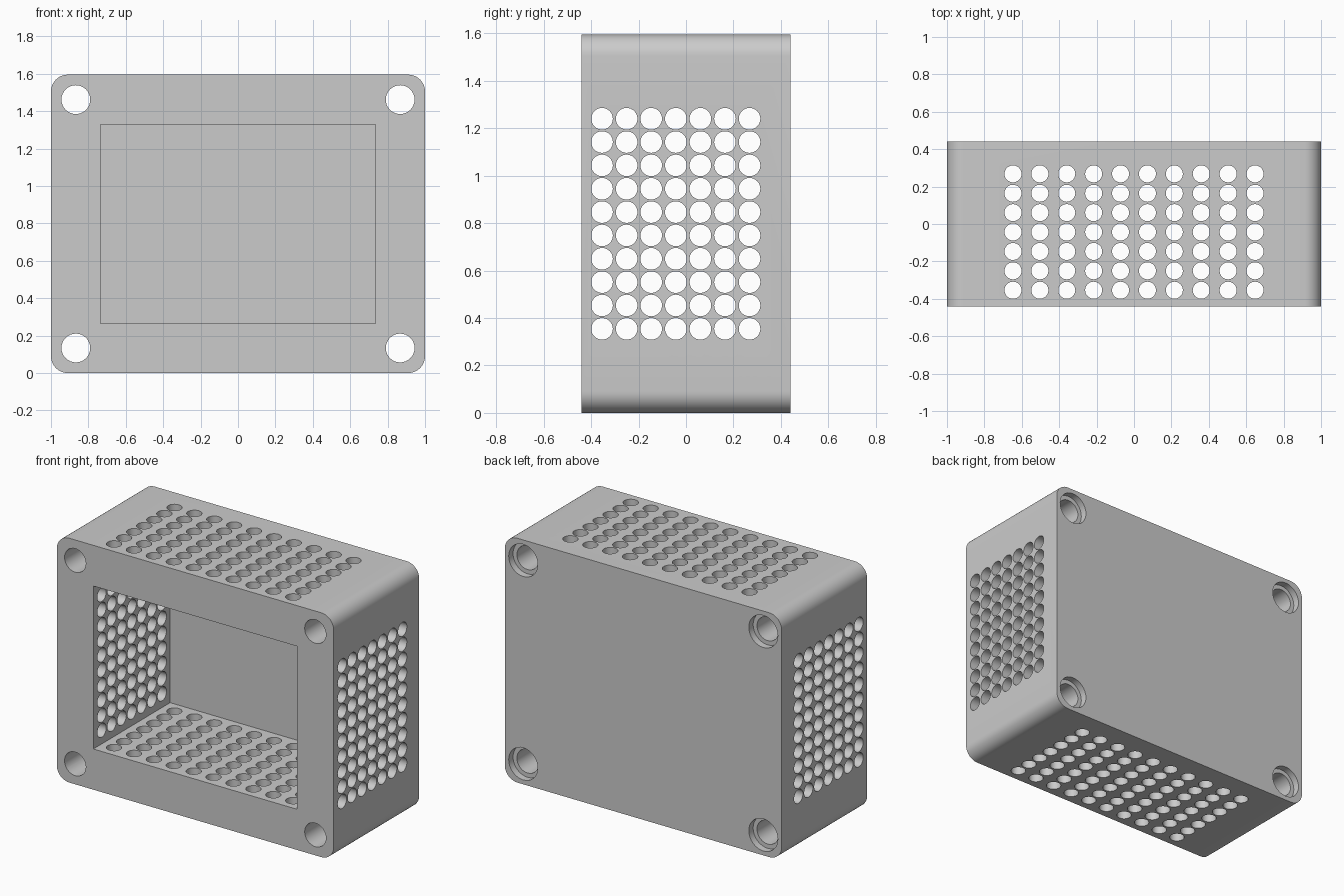
import bpy, bmesh, math
from mathutils import Matrix, Vector

if "Cube" in bpy.data.objects:
    bpy.data.objects.remove(bpy.data.objects["Cube"])

W, D, H = 1.0, 0.441, 1.595      # half width, half depth, full height
MID = H / 2
WALL = 0.09                      # back wall thickness


def make_object(name, bm):
    bmesh.ops.recalc_face_normals(bm, faces=bm.faces)
    mesh = bpy.data.meshes.new(name)
    bm.to_mesh(mesh)
    bm.free()
    ob = bpy.data.objects.new(name, mesh)
    bpy.context.collection.objects.link(ob)
    return ob


def add_box(bm, centre, size):
    m = Matrix.Translation(centre) @ Matrix.Diagonal((*size, 1))
    return bmesh.ops.create_cube(bm, size=1, matrix=m)["verts"]


def add_rod(bm, centre, radius, length, axis):
    rot = {"X": Matrix.Rotation(math.pi / 2, 4, "Y"),
           "Y": Matrix.Rotation(math.pi / 2, 4, "X"),
           "Z": Matrix.Identity(4)}[axis]
    bmesh.ops.create_cone(bm, cap_ends=True, segments=32, radius1=radius, radius2=radius,
                          depth=length, matrix=Matrix.Translation(centre) @ rot)


def steps(a, b, n):
    return [a + (b - a) * i / (n - 1) for i in range(n)]


def cut(body, bm):
    cutter = make_object("cutter", bm)
    cutter.hide_render = True
    mod = body.modifiers.new("cut", "BOOLEAN")
    mod.operation, mod.solver, mod.object = "DIFFERENCE", "EXACT", cutter
    bpy.context.view_layer.objects.active = body
    bpy.ops.object.modifier_apply(modifier=mod.name)
    bpy.data.objects.remove(cutter)


# Block with the four front-to-back edges rounded
bm = bmesh.new()
add_box(bm, (0, 0, MID), (2 * W, 2 * D, H))
edges = [e for e in bm.edges
         if abs((e.verts[0].co - e.verts[1].co).normalized().dot(Vector((0, 1, 0)))) > 0.9]
bmesh.ops.bevel(bm, geom=edges, offset=0.09, offset_type="OFFSET", segments=10,
                profile=0.5, affect="EDGES")
body = make_object("vented_housing", bm)

# Front pocket
bm = bmesh.new()
y0, y1 = -D - 0.1, D - WALL
add_box(bm, (0, (y0 + y1) / 2, MID), (1.472, y1 - y0, 1.064))
cut(body, bm)

# Corner bolt holes, then their counterbores on the back
corners = [(x, z) for x in (-0.867, 0.867) for z in (MID - 0.664, MID + 0.664)]
for radius, y, length in ((0.077, 0, 2), (0.105, D, 0.09)):
    bm = bmesh.new()
    for x, z in corners:
        add_rod(bm, (x, y, z), radius, length, "Y")
    cut(body, bm)

# Vent grids through both sides, then through top and bottom
rows = steps(-0.354, 0.268, 7)
bm = bmesh.new()
for y in rows:
    for z in steps(MID - 0.443, MID + 0.443, 10):
        add_rod(bm, (0, y, z), 0.0455, 3, "X")
cut(body, bm)
bm = bmesh.new()
for y in rows:
    for x in steps(-0.647, 0.647, 10):
        add_rod(bm, (x, y, MID), 0.0455, 3, "Z")
cut(body, bm)

# Smooth the round walls, keep the rims sharp
body.select_set(True)
bpy.context.view_layer.objects.active = body
bpy.ops.object.shade_smooth_by_angle(angle=math.radians(30))
